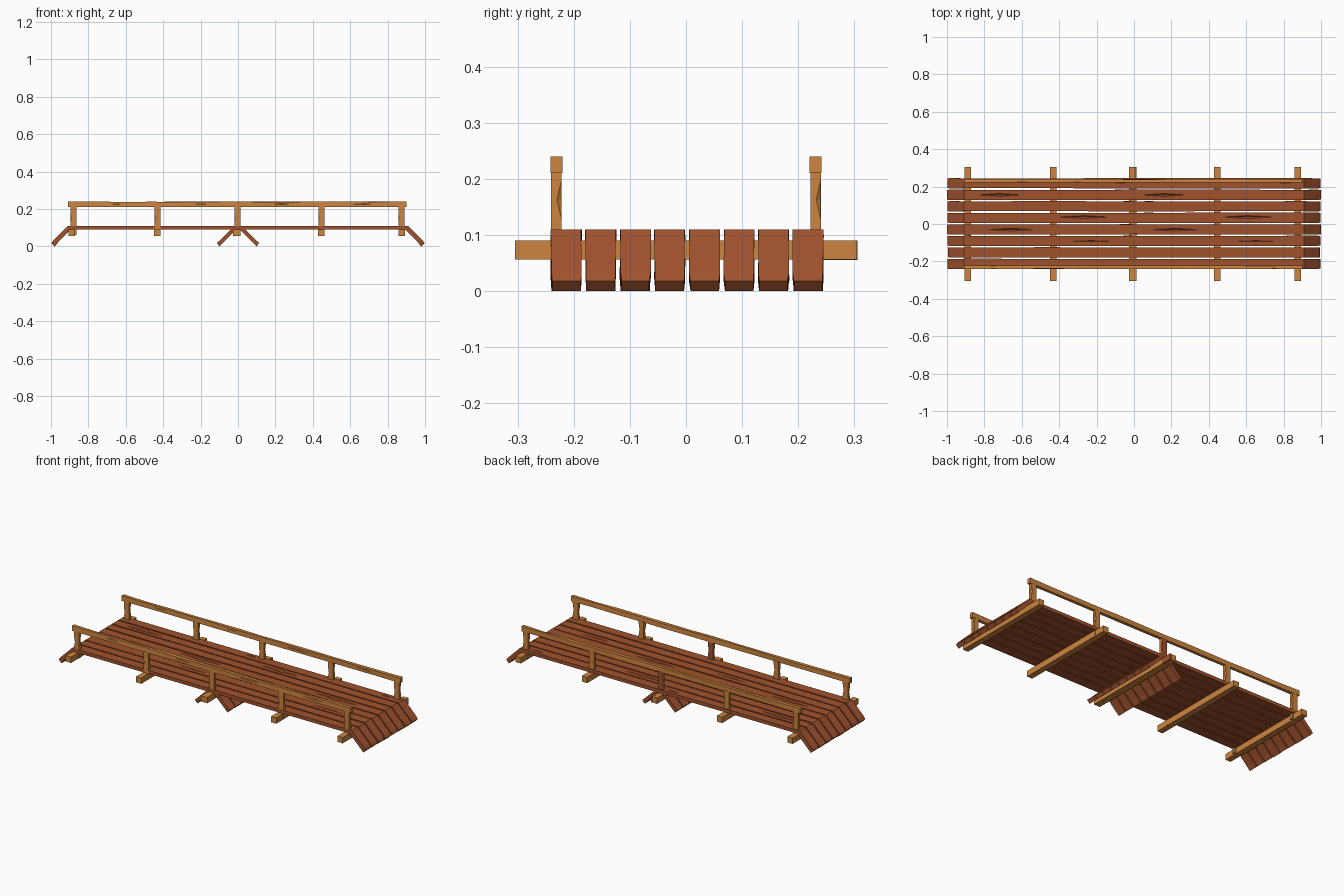
import bpy, bmesh, random
from mathutils import Vector

if "Cube" in bpy.data.objects:
    bpy.data.objects.remove(bpy.data.objects["Cube"])

random.seed(4)


def material(name, rgb):
    m = bpy.data.materials.new(name)
    m.diffuse_color = (*rgb, 1)
    m.use_nodes = True
    m.node_tree.nodes["Principled BSDF"].inputs["Base Color"].default_value = m.diffuse_color
    return m


BROWN = material("reddish brown wood", (0.352, 0.084, 0.026))
TAN = material("golden tan wood", (0.61, 0.235, 0.05))


def finish(bm, name, mat):
    bmesh.ops.recalc_face_normals(bm, faces=bm.faces)
    me = bpy.data.meshes.new(name)
    bm.to_mesh(me)
    bm.free()
    me.materials.append(mat)
    ob = bpy.data.objects.new(name, me)
    bpy.context.collection.objects.link(ob)
    return ob


def loft(name, sections, mat):
    """Join a row of four-cornered sections into a closed bar."""
    bm = bmesh.new()
    rings = [[bm.verts.new(p) for p in s] for s in sections]
    for a, b in zip(rings, rings[1:]):
        for i in range(4):
            j = (i + 1) % 4
            bm.faces.new((a[i], a[j], b[j], b[i]))
    bm.faces.new(rings[0])
    bm.faces.new(rings[-1][::-1])
    return finish(bm, name, mat)


def box(name, x0, x1, y0, y1, z0, z1, mat):
    return loft(name, [[(x, y0, z0), (x, y1, z0), (x, y1, z1), (x, y0, z1)]
                       for x in (x0, x1)], mat)


def gouge(ob, cuts):
    """Carve diamond-shaped splits: each cut is a centre and three radii."""
    if not cuts:
        return
    bm = bmesh.new()
    for c, r in cuts:
        c = Vector(c)
        v = [bm.verts.new(c + Vector(d)) for d in (
            (r[0], 0, 0), (-r[0], 0, 0), (0, r[1], 0), (0, -r[1], 0),
            (0, 0, r[2]), (0, 0, -r[2]))]
        for a in (0, 1):
            for b in (2, 3):
                for d in (4, 5):
                    bm.faces.new((v[a], v[b], v[d]))
    cutter = finish(bm, "split_cutter", ob.data.materials[0])
    cutter.hide_render = True
    mod = ob.modifiers.new("splits", 'BOOLEAN')
    mod.operation = 'DIFFERENCE'
    mod.solver = 'EXACT'
    mod.object = cutter
    bpy.context.view_layer.update()
    me = bpy.data.meshes.new_from_object(
        ob.evaluated_get(bpy.context.evaluated_depsgraph_get()))
    ob.modifiers.clear()
    ob.data = me
    bpy.data.objects.remove(cutter)


def plank(name, stations, yc, half):
    """Board following (x top, z top, x bottom, z bottom, width) stations."""
    secs = []
    for xt, zt, xb, zb, w in stations:
        a = yc - half * w + random.uniform(-.001, .001)
        b = yc + half * w + random.uniform(-.001, .001)
        secs.append([(xb, a, zb), (xb, b, zb), (xt, b, zt), (xt, a, zt)])
    return loft(name, secs, BROWN)


# splits in the deck: (x, plank number, y, half length, half width)
SPLITS = [(-.72, 6, .155, .12, .008), (-.27, 4, .037, .14, .008),
          (-.66, 3, -.03, .13, .007), (-.23, 2, -.092, .10, .003),
          (-.07, 7, .222, .04, .005)]

# deck planks with sloping ends, plus the short sloping boards under the middle
for k in range(8):
    yc = -0.2135 + k * 0.0616
    e = random.uniform(-.003, .001)
    deck = [(-.998 - e, .018, -.981 - e, 0, .94), (-.985, .033, -.962, .021, 1),
            (-.908, .11, -.893, .09, 1)]
    deck += [(x, .11, x, .09, 1) for x in (-.45, 0, .45)]
    deck += [(.908, .11, .893, .09, 1), (.985, .033, .962, .021, 1),
             (.998 + e, .018, .981 + e, 0, .94)]
    ob = plank(f"deck_plank_{k}", deck, yc, .027)
    gouge(ob, [((x + s, y, .11), (l, w, .007))
               for x, n, y, l, w in SPLITS if n == k for s in (0, .88)])
    for s in (-1, 1):
        plank(f"middle_slope_board_{k}",
              [(s * .028, .1, s * .004, .096, 1), (s * .103, .027, s * .082, .018, 1),
               (s * .114, .018, s * .098, 0, .94)], yc, .027)

# cross beams and posts
BEAMS = (-.888, -.431, -.006, .445, .876)
POSTS = (-.879, -.430, -.003, .446, .874)
for i, (bx, px) in enumerate(zip(BEAMS, POSTS)):
    w = .02 if i == 2 else .017
    box("cross_beam", bx - w, bx + w, -.305, .305, .056, .09, TAN)
    for s in (-1, 1):
        yc = s * .231
        post = box("rail_post", px - .0165, px + .0165, yc - .0095, yc + .0095,
                   .06, .215, TAN)
        gouge(post, [((px + .0165, yc + .009, .163), (.006, .008, .035)),
                     ((px - .0165, yc - .009, .15), (.005, .007, .03))])
        if i == 2:
            # the middle posts have a brown rear face
            post.data.materials.append(BROWN)
            for f in post.data.polygons:
                if f.normal.y > .5:
                    f.material_index = 1

# brown cap on the rear end of the middle beam
box("middle_beam_cap", .002, .0145, .24, .3052, .0555, .0905, BROWN)

# handrails, slightly uneven along their length
for s in (-1, 1):
    secs = []
    n = 13
    for i in range(n):
        x = -.91 + 1.81 * i / (n - 1)
        j = [random.uniform(0, .003) if 0 < i < n - 1 else 0 for _ in range(4)]
        a, b = s * .231 - .0105, s * .231 + .0105
        secs.append([(x, a + j[0], .21), (x, b - j[1], .21),
                     (x, b - j[2], .24 - j[3]), (x, a + j[1], .24 - j[0])])
    rail = loft("handrail", secs, TAN)
    gouge(rail, [((x, s * .231 - .0105, .226), (.1, .004, .003))
                 for x in (-.65, -.2, .23, .68)])
